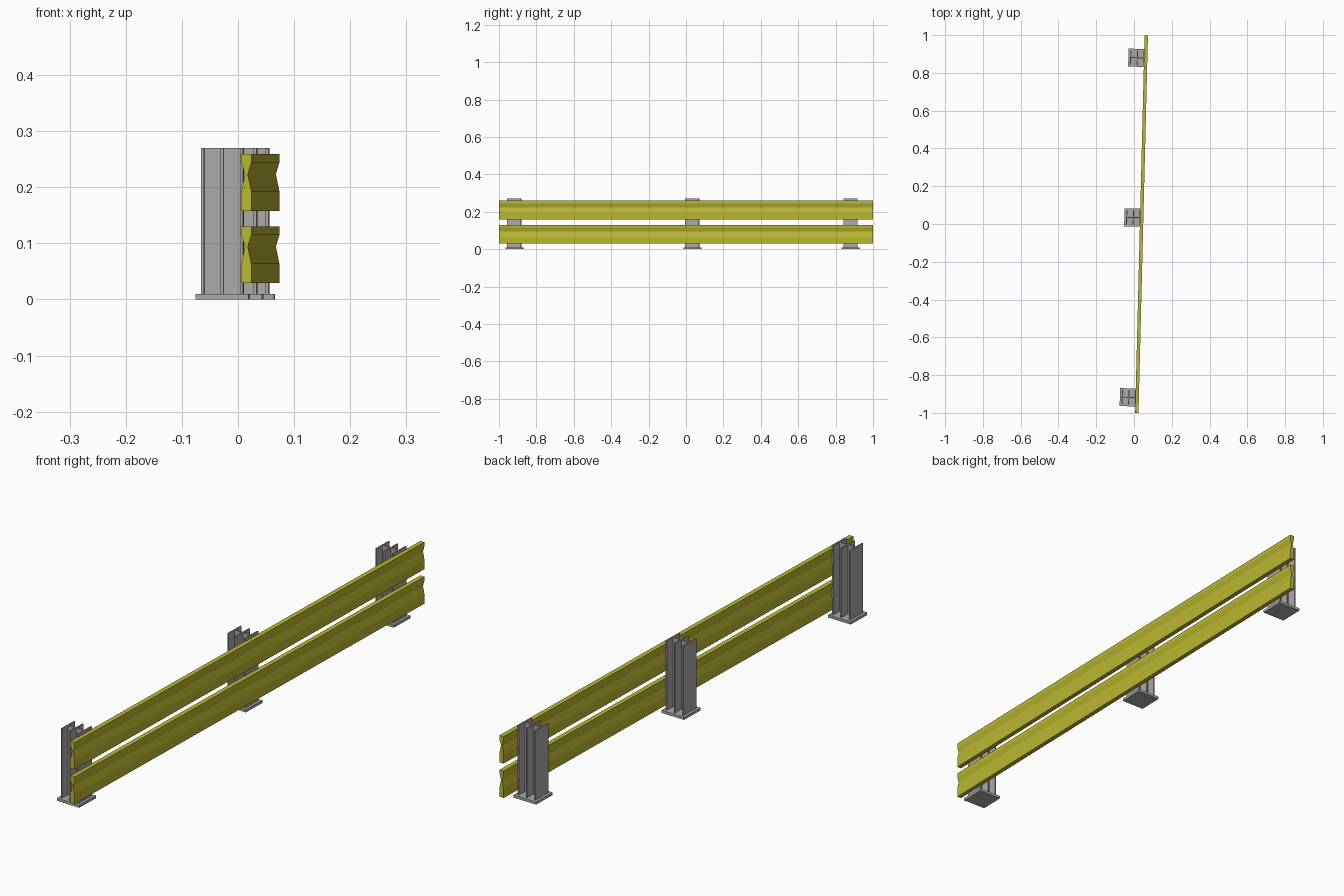
import bpy, bmesh
from mathutils import Matrix

if "Cube" in bpy.data.objects:
    bpy.data.objects.remove(bpy.data.objects["Cube"])

# The whole barrier runs along y, turned very slightly about z
TURN = Matrix.Rotation(-0.025, 4, 'Z')


def material(name, color):
    m = bpy.data.materials.new(name)
    m.diffuse_color = (*color, 1)
    m.use_nodes = True
    m.node_tree.nodes["Principled BSDF"].inputs["Base Color"].default_value = m.diffuse_color
    return m


YELLOW = material("yellow_paint", (0.5, 0.48, 0.03))
STEEL = material("dark_steel", (0.42, 0.395, 0.395))


def prism(name, profile, axis, start, end, mat):
    """Extrude a 2D outline: axis 'Z' takes (x, y) points, 'Y' takes (x, z)."""
    bm = bmesh.new()
    if axis == 'Z':
        pts, step = [(a, b, start) for a, b in profile], (0, 0, end - start)
    else:
        pts, step = [(a, start, b) for a, b in profile], (0, end - start, 0)
    face = bm.faces.new([bm.verts.new(p) for p in pts])
    ext = bmesh.ops.extrude_face_region(bm, geom=[face])
    moved = [g for g in ext["geom"] if isinstance(g, bmesh.types.BMVert)]
    bmesh.ops.translate(bm, verts=moved, vec=step)
    bmesh.ops.recalc_face_normals(bm, faces=bm.faces)
    bmesh.ops.transform(bm, matrix=TURN, verts=bm.verts)
    me = bpy.data.meshes.new(name)
    bm.to_mesh(me)
    bm.free()
    me.materials.append(mat)
    ob = bpy.data.objects.new(name, me)
    bpy.context.collection.objects.link(ob)
    return ob


# Two solid rails with a pinched cross-section
W, WAIST = 0.0088, 0.0025
half = [(W, 0), (W, -0.015), (WAIST, -0.036), (W, -0.066), (W, -0.101)]
section = half + [(-x, z) for x, z in reversed(half)]
for label, top in (("lower", 0.13), ("upper", 0.259)):
    prism(f"{label}_rail", [(0.04 + x, top + z) for x, z in section],
          'Y', -1.0, 1.0, YELLOW)

# Post section: beam with two flanges, a web and a middle plate
H, T, M = 0.0375, 0.005, 0.0025
quarter = [(M, H), (M, M), (H - T, M), (H - T, H), (H, H)]
right = quarter + [(x, -y) for x, y in reversed(quarter)]
post_outline = right + [(-x, -y) for x, y in right]

# Three posts on square base plates
CX, B = -0.0045, 0.0475
for label, y0 in (("front", -0.918), ("middle", 0.034), ("back", 0.88)):
    prism(f"{label}_base_plate",
          [(CX + sx * B, y0 + sy * B) for sx, sy in ((-1, -1), (1, -1), (1, 1), (-1, 1))],
          'Z', 0, 0.01, STEEL)
    prism(f"{label}_post", [(CX + x, y0 + y) for x, y in post_outline],
          'Z', 0.01, 0.27, STEEL)
